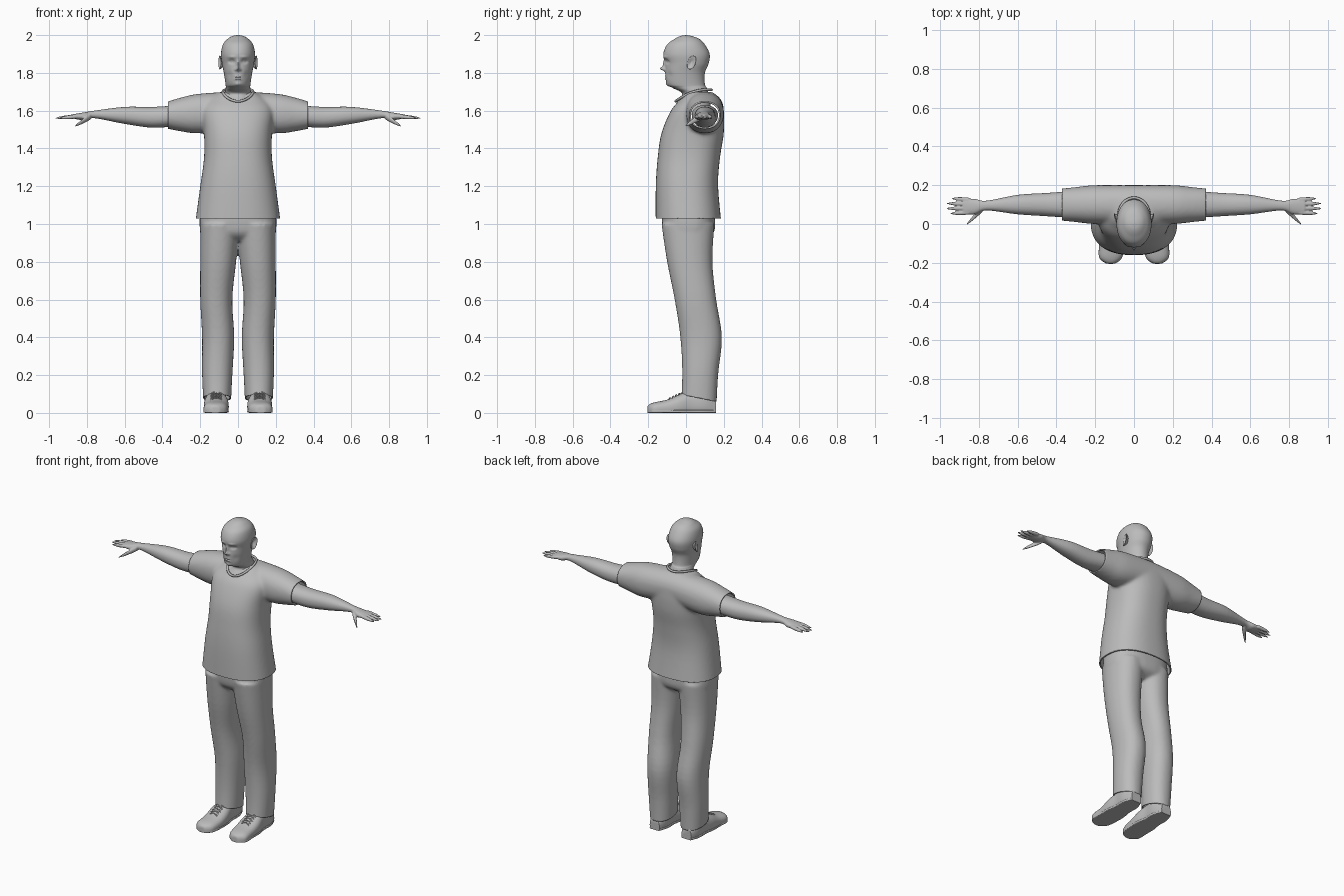
import bpy, bmesh, math

cube = bpy.data.objects.get("Cube")
if cube:
    bpy.data.objects.remove(cube)

grey = bpy.data.materials.new("plain grey")
grey.use_nodes = True
grey.diffuse_color = (.5, .5, .5, 1)
grey.node_tree.nodes["Principled BSDF"].inputs["Base Color"].default_value = grey.diffuse_color


def spline(keys, steps):
    """Smooth rows running through all key rows."""
    rows = []
    last = len(keys) - 1
    for i in range(last):
        before, start, end, after = (keys[min(max(i + k, 0), last)] for k in (-1, 0, 1, 2))
        for step in range(steps):
            t = step / steps
            rows.append([q + t * (r - p + t * (2 * p - 5 * q + 4 * r - u + t * (3 * (q - r) + u - p))) / 2
                         for p, q, r, u in zip(before, start, end, after)])
    return rows + [keys[last]]


def rounded(value, power):
    return math.copysign(abs(value) ** (2 / power), value)


def loft(bm, axis, keys, sides=32, steps=5, power=2.2):
    """Rounded rings along an axis; key = position, then low and high of the two other axes."""
    rings = []
    for position, low_a, high_a, low_b, high_b in spline(keys, steps):
        ring = []
        for k in range(sides):
            angle = math.tau * k / sides
            c, s = rounded(math.cos(angle), power), rounded(math.sin(angle), power)
            co = [(low_a + high_a + c * (high_a - low_a)) / 2, (low_b + high_b + s * (high_b - low_b)) / 2]
            co.insert("xyz".index(axis), position)
            ring.append(bm.verts.new(co))
        rings.append(ring)
    for ring, following in zip(rings, rings[1:]):
        for k in range(sides):
            bm.faces.new((ring[k], ring[k - 1], following[k - 1], following[k]))
    bm.faces.new(rings[0])
    bm.faces.new(rings[-1])


def both_sides(keys):
    """Turn rows of position, half width, front, back into symmetric loft keys."""
    return [(z, -width, width, front, back) for z, width, front, back in keys]


def tube(start, end, radii):
    """Loft keys for a finger-like tube along x."""
    keys = []
    for k, radius in enumerate(radii):
        t = k / (len(radii) - 1)
        x, y, z = (a + t * (b - a) for a, b in zip(start, end))
        keys.append((x, y - radius, y + radius, z - radius, z + radius))
    return keys


def finish(name, bm, mirror=False, voxel=0, smooth=0, cuts=(), shell=0):
    """Turn lofts into an object; optionally fuse them, trim the hems and thicken."""
    bmesh.ops.recalc_face_normals(bm, faces=bm.faces)
    mesh = bpy.data.meshes.new(name)
    bm.to_mesh(mesh)
    bm.free()
    obj = bpy.data.objects.new(name, mesh)
    bpy.context.collection.objects.link(obj)
    if voxel:
        fuse = obj.modifiers.new("fuse", "REMESH")
        fuse.mode = "VOXEL"
        fuse.voxel_size = voxel
        soften = obj.modifiers.new("soften", "SMOOTH")
        soften.iterations = smooth
        graph = bpy.context.evaluated_depsgraph_get()
        obj.data = bpy.data.meshes.new_from_object(obj.evaluated_get(graph))
        obj.modifiers.clear()
    if cuts:
        bm = bmesh.new()
        bm.from_mesh(obj.data)
        for point, normal in cuts:
            bmesh.ops.bisect_plane(bm, geom=bm.verts[:] + bm.edges[:] + bm.faces[:],
                                   plane_co=point, plane_no=normal, clear_outer=True)
        bm.to_mesh(obj.data)
        bm.free()
    obj.data.materials.clear()
    obj.data.materials.append(grey)
    for face in obj.data.polygons:
        face.use_smooth = True
    obj.data.set_sharp_from_angle(angle=math.radians(50))
    if shell:
        obj.modifiers.new("thickness", "SOLIDIFY").thickness = shell
    if mirror:
        obj.modifiers.new("mirror", "MIRROR")


def cord(name, paths, radius, cyclic=False):
    curve = bpy.data.curves.new(name, "CURVE")
    curve.dimensions = "3D"
    curve.bevel_depth = radius
    curve.bevel_resolution = 2
    for path in paths:
        line = curve.splines.new("POLY")
        line.points.add(len(path) - 1)
        for point, co in zip(line.points, path):
            point.co = (*co, 1)
        line.use_cyclic_u = cyclic
    curve.materials.append(grey)
    bpy.context.collection.objects.link(bpy.data.objects.new(name, curve))


# Shirt: torso fused with one bar that forms both sleeves
bm = bmesh.new()
torso = [(.98, .23, -.16, .19), (1.2, .2, -.16, .17), (1.35, .18, -.15, .18), (1.48, .18, -.13, .2),
         (1.6, .19, -.08, .2), (1.66, .15, -.03, .18), (1.7, .09, 0, .14)]
loft(bm, "z", both_sides(torso), sides=64, power=2.4)
sleeve = [(0, 0, .2, 1.5, 1.7), (.2, 0, .2, 1.48, 1.69), (.3, .01, .19, 1.49, 1.67), (.4, .02, .18, 1.51, 1.64)]
loft(bm, "x", [(-x, *ring) for x, *ring in sleeve[:0:-1]] + sleeve, sides=48)
finish("shirt", bm, voxel=.009, smooth=12, shell=.008,
       cuts=[((0, 0, 1.03), (0, 0, -1)), ((.37, 0, 0), (1, 0, 0)), ((-.37, 0, 0), (-1, 0, 0))])

# Collar band dipping at the front of the neck
neckline = []
for k in range(48):
    side, depth = math.cos(math.tau * k / 48), math.sin(math.tau * k / 48)
    neckline.append((.08 * side, .04 + .095 * depth, 1.68 + .03 * depth + .02 * side * side))
cord("collar", [neckline], .007, cyclic=True)

# Trousers: hips fused with two legs
bm = bmesh.new()
hips = [(.91, .15, -.07, .09), (.96, .2, -.12, .15), (1.08, .2, -.13, .15)]
loft(bm, "z", both_sides(hips), sides=48, power=2.5)
leg = [(0, .04, .18, -.03, .16), (.2, .03, .19, -.02, .17), (.4, .02, .19, -.03, .19),
       (.6, .03, .2, -.06, .16), (.8, .01, .2, -.1, .14), (1, -.01, .2, -.13, .15)]
for side in (1, -1):
    loft(bm, "z", [(z, side * inner, side * outer, *depth) for z, inner, outer, *depth in leg], sides=40)
finish("trousers", bm, voxel=.009, smooth=6, shell=.007, cuts=[((0, .16, .06), (0, -.2, -1))])

# Bare arms, each with four fingers and a thumb
bm = bmesh.new()
arm = [(.3, .03, .17, 1.52, 1.63), (.45, .04, .16, 1.51, 1.62), (.6, .05, .15, 1.53, 1.62),
       (.76, .07, .12, 1.56, 1.6), (.82, .05, .13, 1.55, 1.59), (.88, .05, .13, 1.56, 1.58)]
loft(bm, "x", arm)
for finger in range(4):
    offset = finger - 1.4
    loft(bm, "x", tube((.85, .09 + .022 * offset, 1.57), (.97 - .012 * offset ** 2, .09 + .026 * offset, 1.56),
                       (.011, .011, .009, .003)), sides=12)
loft(bm, "x", tube((.78, .08, 1.57), (.86, 0, 1.52), (.016, .016, .013, .01, .004)), sides=16)
finish("arms", bm, mirror=True, voxel=.004, smooth=4)

# Head and neck
bm = bmesh.new()
head = [(1.58, .09, -.05, .13), (1.64, .08, -.05, .13), (1.69, .07, -.02, .12), (1.72, .065, -.07, .11),
        (1.74, .066, -.1, .1), (1.8, .075, -.11, .1), (1.85, .085, -.11, .12), (1.9, .09, -.12, .125),
        (1.95, .08, -.1, .1), (1.98, .055, -.06, .07), (1.995, .03, -.03, .03), (2, .002, 0, .004)]
loft(bm, "z", both_sides(head), sides=144, steps=10, power=2.1)

# Face pushed out of the head: side offset, height, width, tallness, push
features = {
    "nose tip": (0, 1.822, .009, .01, -.026),
    "nose bridge": (0, 1.845, .008, .02, -.013),
    "nostril": (.013, 1.817, .006, .006, -.008),
    "eye socket": (.034, 1.86, .015, .01, .014),
    "eyeball": (.034, 1.86, .008, .006, -.007),
    "eyebrow": (.033, 1.884, .02, .006, -.005),
    "upper lip": (.01, 1.783, .01, .004, -.004),
    "lower lip": (.01, 1.768, .01, .005, -.006),
    "mouth line": (.01, 1.776, .01, .002, .004),
    "chin": (0, 1.74, .016, .01, -.006),
    "cheek": (.046, 1.79, .013, .02, .004),
}
for v in bm.verts:
    if v.co.y < 0:
        side, height = abs(v.co.x), v.co.z
        v.co.y += sum(push * math.exp(-((side - x) / width) ** 2 - ((height - z) / tall) ** 2)
                      for x, z, width, tall, push in features.values())
finish("head", bm)

# Ears: a bowl with a rolled rim, leaning back
bm = bmesh.new()
rim = [(.075, .5), (.09, .8), (.1, 1), (.1, .8), (.09, .2)]
loft(bm, "x", [(x, -.022 * size, .022 * size, -.036 * size, .036 * size) for x, size in rim], sides=24)
for v in bm.verts:
    v.co.x += .3 * v.co.y - .004
    v.co.y += .03 + v.co.z / 4
    v.co.z += 1.855
finish("ears", bm, mirror=True)

# Shoes: rounded uppers, with soles that follow the same footprint
shoe = [(.16, .08, .15, .07), (.1, .06, .17, .12), (.03, .06, .17, .12), (-.03, .05, .18, .1),
        (-.1, .05, .18, .07), (-.17, .06, .18, .055), (-.2, .09, .15, .04), (-.205, .11, .13, .02)]
bm = bmesh.new()
loft(bm, "y", [(y, inner, outer, -.02, top) for y, inner, outer, top in shoe], sides=40, power=2.5)
for v in bm.verts:
    v.co.z = max(v.co.z, .004)
finish("shoes", bm, mirror=True)
bm = bmesh.new()
loft(bm, "y", [(y, inner, outer, 0, .016) for y, inner, outer, top in shoe], power=6)
finish("soles", bm, mirror=True)

# Criss-cross laces over the instep
laces = []
for side in (1, -1):
    for row in range(5):
        for lean in (.007, -.007):
            laces.append([(side * (.115 + .03 * across), lean * across + .017 * row - .085,
                           .08 + .008 * row - .012 * across ** 2) for across in (-1, -.5, 0, .5, 1)])
cord("laces", laces, .003)
